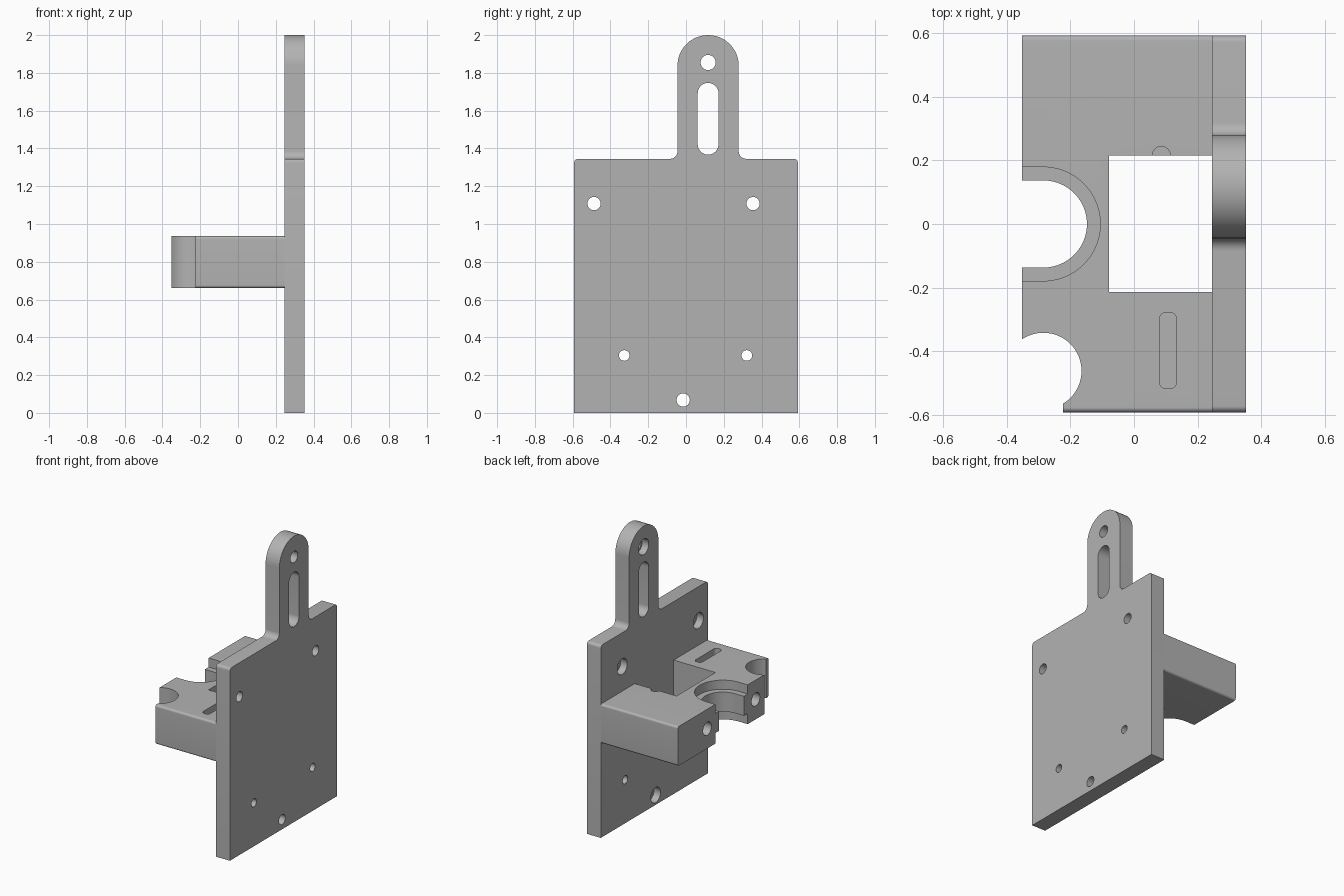
import bpy, bmesh, math
from mathutils import Vector

cube = bpy.data.objects.get("Cube")
if cube:
    bpy.data.objects.remove(cube, do_unlink=True)

grey = bpy.data.materials.new("plain grey")
grey.use_nodes = True
GREY = (0.45, 0.45, 0.45, 1.0)
grey.diffuse_color = GREY
grey.node_tree.nodes["Principled BSDF"].inputs["Base Color"].default_value = GREY


def arc(cx, cy, r, start, end, n=16):
    """Points on an arc, angles in degrees."""
    return [(cx + r * math.cos(math.radians(start + (end - start) * i / n)),
             cy + r * math.sin(math.radians(start + (end - start) * i / n)))
            for i in range(n + 1)]


def circle(cx, cy, r, n=40):
    return arc(cx, cy, r, 0, 360, n)[:-1]


def slot(cx, cy, half_w, half_l, r):
    """Rounded rectangle; full-round ends when r equals half_w."""
    pts = []
    for sx, sy, a in ((1, 1, 0), (-1, 1, 90), (-1, -1, 180), (1, -1, 270)):
        pts += arc(cx + sx * (half_w - r), cy + sy * (half_l - r), r, a, a + 90, 10)
    return pts


def rect(x0, y0, x1, y1):
    return [(x0, y0), (x1, y0), (x1, y1), (x0, y1)]


def prism(name, pts, axis, lo, hi):
    """Extrude a 2D outline along x (outline in y, z) or z (outline in x, y)."""
    def place(p, d):
        return (d, p[0], p[1]) if axis == "x" else (p[0], p[1], d)
    bm = bmesh.new()
    face = bm.faces.new([bm.verts.new(place(p, lo)) for p in pts])
    ext = bmesh.ops.extrude_face_region(bm, geom=[face])
    moved = [v for v in ext["geom"] if isinstance(v, bmesh.types.BMVert)]
    shift = Vector(place((0, 0), hi - lo))
    bmesh.ops.translate(bm, verts=moved, vec=shift)
    bmesh.ops.remove_doubles(bm, verts=bm.verts, dist=1e-5)
    bmesh.ops.recalc_face_normals(bm, faces=bm.faces)
    mesh = bpy.data.meshes.new(name)
    bm.to_mesh(mesh)
    bm.free()
    obj = bpy.data.objects.new(name, mesh)
    bpy.context.collection.objects.link(obj)
    mesh.materials.append(grey)
    return obj


def activate(obj):
    bpy.ops.object.select_all(action="DESELECT")
    obj.select_set(True)
    bpy.context.view_layer.objects.active = obj


def cut(target, pts, axis, lo, hi):
    """Subtract a prism from the target."""
    cutter = prism("cutter", pts, axis, lo, hi)
    cutter.hide_render = True
    mod = target.modifiers.new("cut", "BOOLEAN")
    mod.operation = "DIFFERENCE"
    mod.solver = "EXACT"
    mod.object = cutter
    activate(target)
    bpy.ops.object.modifier_apply(modifier=mod.name)
    bpy.data.objects.remove(cutter, do_unlink=True)


# Mounting plate with a round-topped tab
X0, X1, W = 0.245, 0.352, 0.592
TAB, TR, SHOULDER, F = 0.117, 0.162, 1.345, 0.04
outline = [(-W, 0), (W, 0)]
outline += arc(W - 0.02, SHOULDER - 0.02, 0.02, 0, 90, 6)
outline += arc(TAB + TR + F, SHOULDER + F, F, 270, 180, 8)
outline += arc(TAB, 2 - TR, TR, 0, 180, 40)
outline += arc(TAB - TR - F, SHOULDER + F, F, 0, -90, 8)
outline += arc(-W + 0.02, SHOULDER - 0.02, 0.02, 90, 180, 6)
plate = prism("mounting_plate", outline, "x", X0, X1)

# Plate slot and screw holes: y, z, radius, counterbore radius
cut(plate, slot(TAB, 1.557, 0.055, 0.19, 0.055), "x", 0.1, 0.5)
holes = [(TAB, 1.855, 0.040, 0.055),
         (-0.487, 1.108, 0.035, 0.055), (0.355, 1.108, 0.035, 0.055),
         (-0.327, 0.304, 0.028, 0), (0.322, 0.304, 0.028, 0),
         (-0.015, 0.068, 0.035, 0.053)]
for y, z, r, bore in holes:
    cut(plate, circle(y, z, r), "x", 0.1, 0.5)
    if bore:
        cut(plate, circle(y, z, bore), "x", 0.1, X0 + 0.05)

# Projecting bracket with rounded long edges
ZB, ZT = 0.661, 0.936
bracket = prism("bracket", slot(0, (ZB + ZT) / 2, W, (ZT - ZB) / 2, 0.015),
                "x", -0.352, X0 + 0.015)

# Square window beside the plate
cut(bracket, rect(-0.078, -0.214, 0.4, 0.216), "z", 0.5, 1.1)


# Open-ended round seat, stepped to leave a lip at mid height
def seat(r):
    return [(-0.5, -r)] + arc(-0.285, 0, r, -90, 90, 40) + [(-0.5, r)]


cut(bracket, seat(0.137), "z", 0.5, 1.1)
cut(bracket, seat(0.179), "z", 0.872, 1.1)
cut(bracket, seat(0.179), "z", 0.5, 0.735)

# Side sensor clamp opening and trimmed corner
cut(bracket, circle(-0.285, -0.462, 0.12, 64), "z", 0.5, 1.1)
cut(bracket, rect(-0.5, -0.8, -0.224, -0.5), "z", 0.5, 1.1)

# Shallow top slot and small notch at the window edge
cut(bracket, slot(0.107, -0.398, 0.027, 0.12, 0.022), "z", ZT - 0.05, 1.1)
cut(bracket, circle(0.086, 0.216, 0.028), "z", ZT - 0.05, 1.1)

# Clamp screw holes in the bracket ends
for side in (-1, 1):
    cut(bracket, circle(side * 0.268, 0.80, 0.046), "x", -0.5, -0.05)

# Smooth rounded walls, keep edges crisp
for obj in (plate, bracket):
    activate(obj)
    bpy.ops.object.shade_smooth_by_angle(angle=math.radians(30))
